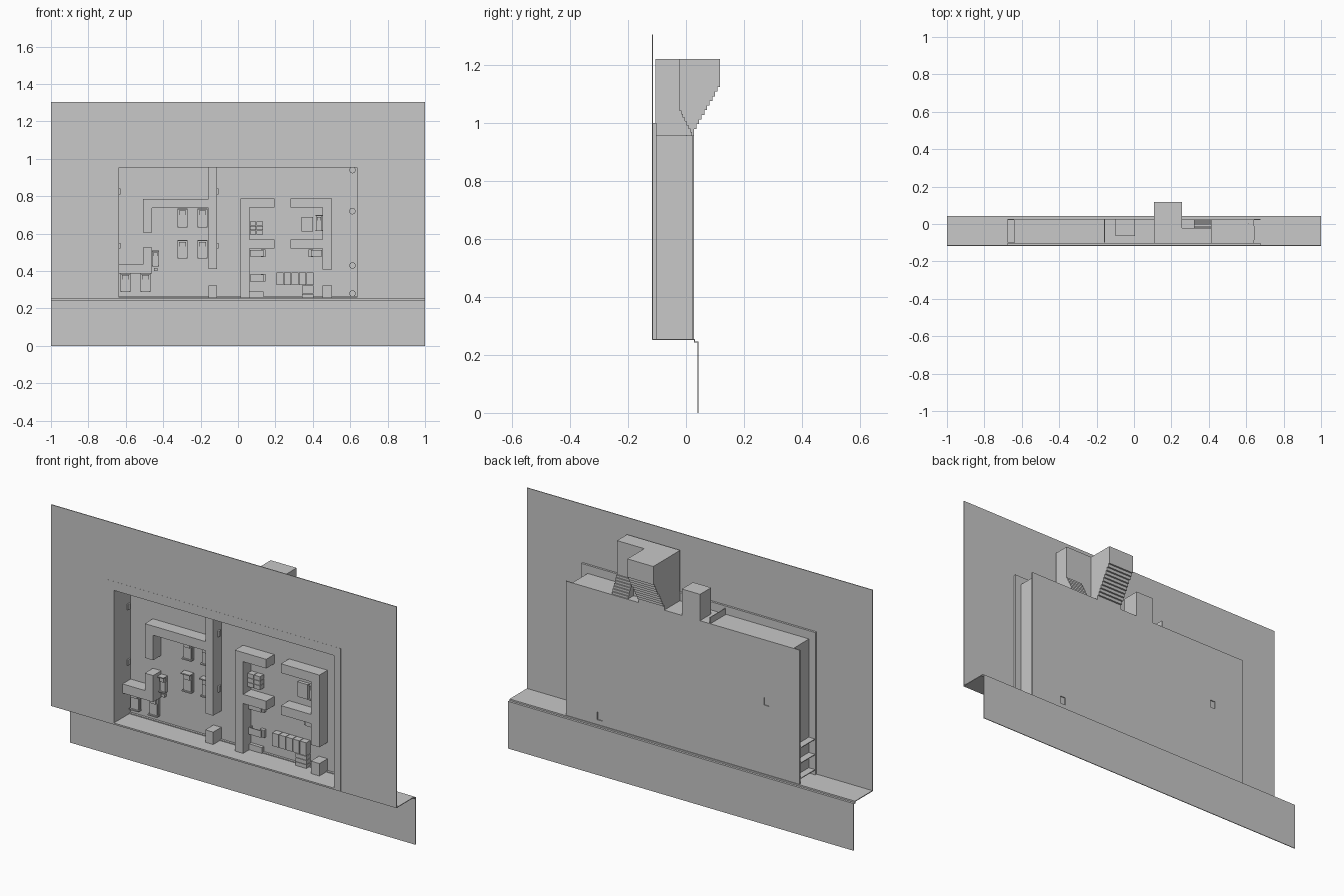
import bpy
import bmesh
from mathutils import Vector

default_cube = bpy.data.objects.get("Cube")
if default_cube:
    bpy.data.objects.remove(default_cube, do_unlink=True)

# Single plaster material shared by all parts
plaster = bpy.data.materials.new("plain_grey")
plaster.use_nodes = True
grey = (0.58, 0.58, 0.58, 1)
plaster.diffuse_color = grey
plaster.node_tree.nodes["Principled BSDF"].inputs["Base Color"].default_value = grey

# Shared depths and heights
FRONT = -0.117
FLOOR = 0.022
BACK = 0.027
SKIRT = 0.043
WALL_FRONT = -0.045
BASE = 0.255
LINTEL = 0.957
TOP = 1.305
INNER = 0.637
OUTER = 0.677
THIN = 0.004


def finish(name, bm):
    bmesh.ops.recalc_face_normals(bm, faces=bm.faces)
    mesh = bpy.data.meshes.new(name)
    bm.to_mesh(mesh)
    bm.free()
    mesh.materials.append(plaster)
    obj = bpy.data.objects.new(name, mesh)
    bpy.context.scene.collection.objects.link(obj)
    return obj


def add_box(bm, xs, ys, zs):
    low, high = (Vector(corner) for corner in zip(xs, ys, zs))
    verts = bmesh.ops.create_cube(bm, size=1)["verts"]
    bmesh.ops.scale(bm, vec=high - low, verts=verts)
    bmesh.ops.translate(bm, vec=(low + high) / 2, verts=verts)


def boxes(name, *parts):
    bm = bmesh.new()
    for part in parts:
        add_box(bm, *part)
    return finish(name, bm)


def side_prism(name, xs, profile):
    """Extrude a y-z outline between two x positions."""
    bm = bmesh.new()
    face = bm.faces.new([bm.verts.new((xs[0], y, z)) for y, z in profile])
    extruded = bmesh.ops.extrude_face_region(bm, geom=[face])["geom"]
    moved = [item for item in extruded if isinstance(item, bmesh.types.BMVert)]
    bmesh.ops.translate(bm, vec=(xs[1] - xs[0], 0, 0), verts=moved)
    return finish(name, bm)


def stair_outline(start, end, steps):
    """Stepped line between two y-z points."""
    run = (end[0] - start[0]) / steps
    rise = (end[1] - start[1]) / steps
    points = []
    for i in range(steps):
        y, z = start[0] + run * i, start[1] + rise * i
        points += [(y, z), (y + run, z)]
    return points + [end]


# Large facade with an opening, ledge and lower skirt
sheet = (FRONT, FRONT + THIN)
boxes("facade",
      ((-1, -INNER), sheet, (BASE, TOP)),
      ((INNER, 1), sheet, (BASE, TOP)),
      ((-INNER, INNER), sheet, (LINTEL, TOP)))
boxes("ledge", ((-1, 1), (FRONT, BACK), (BASE - THIN, BASE)))
boxes("gutter", ((-1, 1), (BACK, SKIRT), (BASE - 3 * THIN, BASE - 2 * THIN)),
      ((-1, 1), (BACK, BACK + THIN), (BASE - 3 * THIN, BASE)))
boxes("skirt", ((-1, 1), (SKIRT - THIN, SKIRT), (0, BASE - 2 * THIN)))

# Raised rim behind the facade around the opening
rim = (FRONT - THIN / 8, -0.102)
boxes("opening_rim",
      ((-OUTER, -INNER), rim, (BASE, 1)),
      ((INNER, OUTER), rim, (BASE, 1)),
      ((-INNER, INNER), rim, (LINTEL, 1)))

# Room shell
shell = (FRONT, FLOOR)
floor = boxes("room_floor", ((-OUTER, OUTER), (FLOOR, BACK), (BASE, LINTEL)))
boxes("room_ceiling", ((-INNER, INNER), shell, (LINTEL - THIN, LINTEL)))
boxes("room_sill", ((-INNER, INNER), shell, (BASE, BASE + THIN)),
      ((-INNER, INNER), (FLOOR - 3 * THIN, FLOOR), (BASE, BASE + 2 * THIN)))
for side, name in ((-1, "right"), (1, "left")):
    ends = sorted((side * INNER, side * (INNER + THIN)))
    boxes(name + "_room_wall", (ends, shell, (BASE, LINTEL)))
boxes("left_wall_panel", ((INNER, INNER + 2 * THIN), (-0.086, -0.01), (0.28, 0.95)))
boxes("right_outer_shelves",
      *[((-OUTER, -INNER), (-0.1, FLOOR), (z, z + THIN)) for z in (0.28, 0.36, 0.44)])

# Notches in the rear plate
notches = boxes("rear_notch_cutters",
                *[((x - 0.015, x + 0.015), (FLOOR - 1, BACK + 1), (z - 0.02, z + 0.02))
                  for x, z in ((-0.485, 0.635), (0.48, 0.3))])
notches.hide_render = True
notches.hide_set(True)
cut = floor.modifiers.new("notches", "BOOLEAN")
cut.object = notches
cut.operation = "DIFFERENCE"
cut.solver = "EXACT"


# Partition walls at half the room depth
def partition(name, *rects):
    boxes(name, *[((a, b), (WALL_FRONT, FLOOR), (c, d)) for a, b, c, d in rects])


partition("middle_partition", (-0.158, -0.112, 0.41, LINTEL))
partition("upper_corner_partition", (-0.508, -0.158, 0.738, 0.786),
          (-0.508, -0.46, 0.607, 0.738))
partition("lower_corner_partition", (-INNER, -0.46, 0.388, 0.436),
          (-0.508, -0.46, 0.436, 0.527))
partition("entry_stub", (-0.158, -0.112, BASE, 0.324))
partition("centre_partition", (0.013, 0.061, BASE, 0.787),
          (0.061, 0.195, 0.739, 0.787), (0.061, 0.195, 0.52, 0.568))
partition("side_partition", (0.453, 0.503, 0.409, 0.787),
          (0.28, 0.453, 0.739, 0.787), (0.28, 0.453, 0.52, 0.568))
partition("side_stub", (0.453, 0.503, BASE, 0.324))


# Beds seen from above: frame, mattress, pillow and end boards
def bed(x, z, turned=False):
    pieces = ((0.026, 0.046, 0, 0.01), (0.022, 0.03, -0.014, 0.018),
              (0.018, 0.012, 0.028, 0.024), (0.027, 0.003, 0.047, 0.034),
              (0.027, 0.003, -0.047, 0.026))
    parts = []
    for wide, long, offset, height in pieces:
        across = (x - wide, x + wide)
        along = (z + offset - long, z + offset + long)
        if turned:
            across = (x - wide * 0.65, x + wide * 0.65)
            along = (z + (offset - long) * 0.85, z + (offset + long) * 0.85)
        parts.append((across, (FLOOR - height, FLOOR), along))
    boxes("bed", *parts)


for x in (-0.297, -0.19):
    for z in (0.684, 0.516):
        bed(x, z)
for x in (-0.602, -0.494):
    bed(x, 0.338)
bed(-0.441, 0.468, True)
bed(0.433, 0.656, True)
boxes("night_stand", ((-0.45, -0.43), (0.005, FLOOR), (0.4, 0.415)))

# Storage shelves: grid of small crates
crate_faces = []
for column in range(2):
    for row in range(3):
        x, z = 0.063 + column * 0.037, 0.596 + row * 0.024
        crate_faces.append(((x, x + 0.034), (-0.01, FLOOR), (z, z + 0.022)))
boxes("crate_stack", *crate_faces)


# Tables with a top, legs and a seat
def desk(x, z, width, seat_side):
    half, deep = width / 2, 0.018
    parts = [((x - half, x + half), (-THIN, 0), (z - deep, z + deep))]
    for a in (-half, half - THIN):
        parts.append(((x + a, x + a + THIN), (0, FLOOR), (z - deep, z + deep)))
    seat = x + seat_side * half
    parts.append(((seat - 0.012, seat + 0.012), (0.005, FLOOR), (z - 0.02, z + 0.02)))
    boxes("desk", *parts)


desk(0.1, 0.495, 0.07, 1)
desk(0.1, 0.363, 0.07, 1)
desk(0.42, 0.495, 0.06, -1)
boxes("low_bench", ((0.061, 0.135), (0.005, FLOOR), (BASE, 0.29)))
boxes("wash_cabinet", ((0.34, 0.4), (0.005, FLOOR), (0.612, 0.69)))

# Locker rows
boxes("locker_row",
      *[((0.206 + i * 0.04, 0.243 + i * 0.04), (-0.012, FLOOR), (0.325, 0.393))
        for i in range(5)])
boxes("locker_corner",
      *[((0.342, 0.404), (-0.012, FLOOR), (0.258 + i * 0.022, 0.278 + i * 0.022))
        for i in range(3)])

# Round wall fittings and flat wall plates
for z in (0.28, 0.43, 0.72, 0.94):
    bm = bmesh.new()
    bmesh.ops.create_cone(bm, cap_ends=True, segments=8, radius1=0.018,
                          radius2=0.014, depth=0.02)
    for vert in bm.verts:
        vert.co = (vert.co.x + 0.612, vert.co.z + 0.01, vert.co.y + z)
    finish("wall_fitting", bm)
for wall in (-INNER, -0.112):
    boxes("wall_plates",
          *[((wall, wall + 2 * THIN), (-0.01, 0.01), (z, z + 0.03))
            for z in (0.52, 0.81)])

# Roof tower with a box head overhanging on a stepped slope
roof = (-0.105, LINTEL)
slope = stair_outline((BACK, 0.98), (0.118, 1.14), 10)
side_prism("tower_head", (0.107, 0.257),
           [roof, (BACK, LINTEL)] + slope + [(0.118, 1.22), (-0.105, 1.22)])
boxes("tower_block", ((0.257, 0.415), (-0.105, -0.022), (LINTEL, 1.22)))

# Roof stair beside the tower
steps = stair_outline((BACK, LINTEL), (-0.022, 1.055), 8)
side_prism("roof_stair", (0.32, 0.415), steps + [(-0.022, LINTEL)])

# Small roof hatch and its side plate
boxes("roof_hatch", ((-0.1, 0.005), (-0.065, BACK), (LINTEL, 1.095)))
boxes("roof_plate", ((-0.16, -0.156), (-0.1, BACK), (LINTEL, 0.99)))
